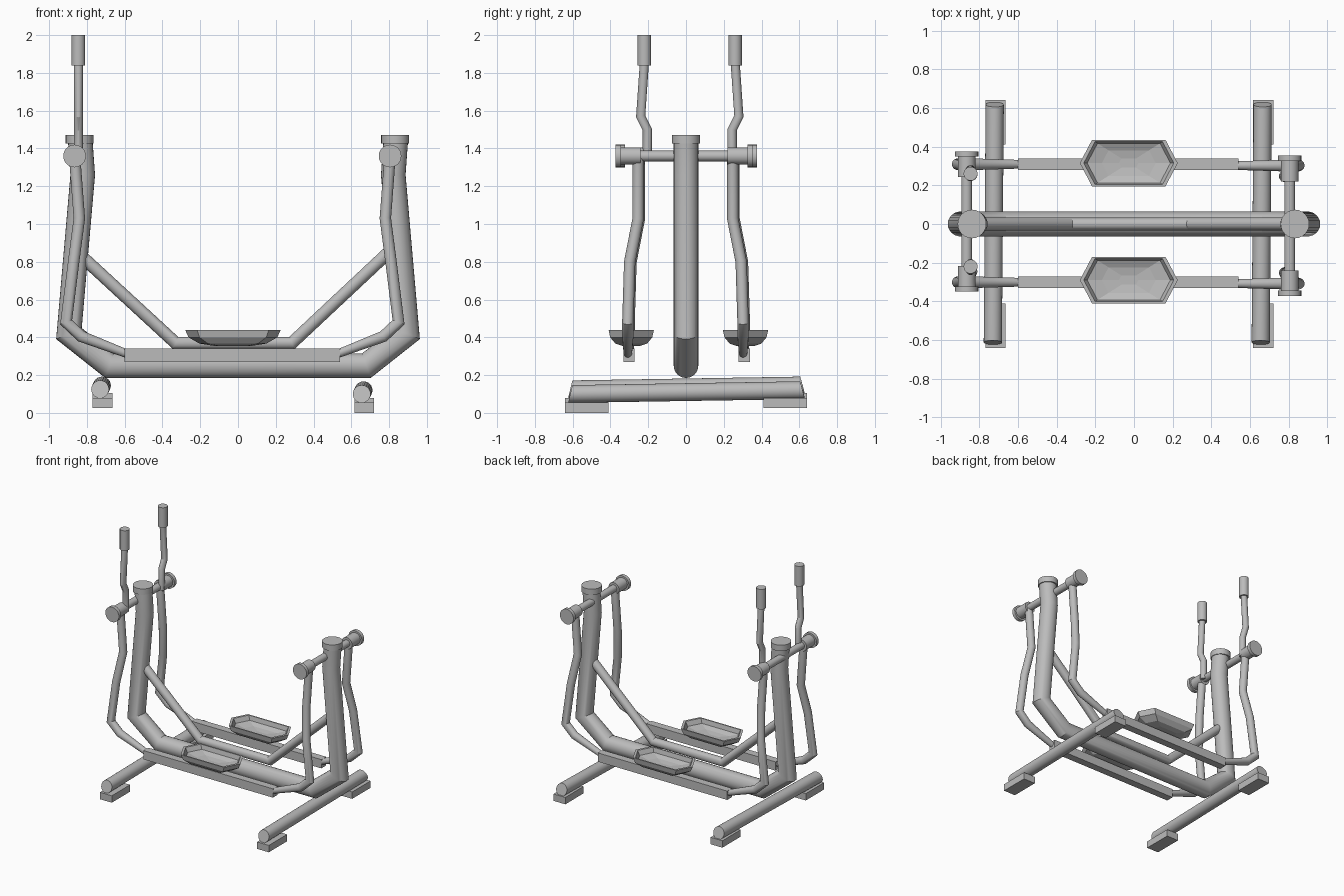
import bpy, bmesh, math
from mathutils import Vector

if "Cube" in bpy.data.objects:
    bpy.data.objects.remove(bpy.data.objects["Cube"])

GREY = (0.5, 0.5, 0.5, 1)
mat = bpy.data.materials.new("grey_metal")
mat.use_nodes = True
mat.diffuse_color = GREY
mat.node_tree.nodes["Principled BSDF"].inputs["Base Color"].default_value = GREY


def finish(bm, name, smooth=True):
    bmesh.ops.recalc_face_normals(bm, faces=bm.faces)
    mesh = bpy.data.meshes.new(name)
    bm.to_mesh(mesh)
    bm.free()
    mesh.materials.append(mat)
    ob = bpy.data.objects.new(name, mesh)
    bpy.context.collection.objects.link(ob)
    if smooth:
        bpy.ops.object.select_all(action="DESELECT")
        bpy.context.view_layer.objects.active = ob
        ob.select_set(True)
        bpy.ops.object.shade_smooth_by_angle(angle=math.radians(25))
    return ob


def loft(bm, rings):
    loops = [[bm.verts.new(p) for p in ring] for ring in rings]
    n = len(loops[0])
    for a, b in zip(loops, loops[1:]):
        for i in range(n):
            bm.faces.new((a[i], a[(i + 1) % n], b[(i + 1) % n], b[i]))
    bm.faces.new(loops[0])
    bm.faces.new(loops[-1])


def tube(name, path, radii, side, sides=24):
    """Round tube with mitred bends; side is a rough cross direction."""
    pts = [Vector(p) for p in path]
    if not isinstance(radii, (list, tuple)):
        radii = [radii] * len(pts)
    rings = []
    for i, p in enumerate(pts):
        d_in = (p - pts[max(i - 1, 0)]).normalized()
        d_out = (pts[min(i + 1, len(pts) - 1)] - p).normalized()
        t = (d_in + d_out).normalized()
        u = (Vector(side) - t * t.dot(Vector(side))).normalized()
        v = t.cross(u)
        half = d_in.angle(d_out) / 2 if d_in.length and d_out.length else 0
        stretch = 1 / math.cos(half)
        angles = [2 * math.pi * k / sides for k in range(sides)]
        rings.append([p + radii[i] * (u * math.cos(a) + v * math.sin(a) * stretch)
                      for a in angles])
    bm = bmesh.new()
    loft(bm, rings)
    return finish(bm, name)


def box(name, centre, size):
    bm = bmesh.new()
    bmesh.ops.create_cube(bm, size=1)
    for v in bm.verts:
        v.co = Vector([c + s * k for c, s, k in zip(centre, size, v.co)])
    return finish(bm, name, False)


X, Y = (1, 0, 0), (0, 1, 0)

# Bent main frame with post caps
half = [(0.68, 0.25), (0.895, 0.42), (0.822, 1.26), (0.835, 1.44)]
frame = [(-x, 0, z) for x, z in reversed(half)] + [(x, 0, z) for x, z in half]
tube("main_frame", frame, 0.065, Y)
for side, x in (("right", -0.838), ("left", 0.832)):
    tube(side + "_post_cap", [(x, 0, 1.425), (x, 0, 1.472)], 0.074, Y)

# Brace over the base
tube("brace", [(-0.84, 0, 0.84), (-0.33, 0, 0.37), (0.285, 0, 0.37), (0.84, 0, 0.89)],
     0.033, Y)

# Floor stabilizers with slanted ends and foot blocks
for side, x0, x1, lift in (("right", -0.73, -0.72, 0.025), ("left", 0.655, 0.665, 0)):
    bar = tube(side + "_stabilizer", [(x0, -0.61, 0.1 + lift), (x1, 0.62, 0.12 + lift)],
               0.047, X)
    for v in bar.data.vertices:
        mid = 0.11 + lift
        v.co.y -= math.copysign(0.25, v.co.y) * (v.co.z - mid)
    for end, s in (("front", -1), ("back", 1)):
        z = 0.04 + 0.0125 * s + lift
        box(f"{side}_{end}_foot", ((x0 + x1) / 2 + 0.008, s * 0.525, z),
            (0.104, 0.23, 0.055))

SHIFT = -0.03   # the moving parts sit slightly to one side
arm = [(0.835, 0.25, 1.36), (0.81, 0.25, 1.03), (0.84, 0.295, 0.8),
       (0.88, 0.305, 0.48), (0.8, 0.305, 0.405), (0.55, 0.305, 0.31)]
arm_radii = [0.03, 0.03, 0.03, 0.03, 0.03, 0.022]

for side, sx, dy in (("right", -1, 0.013), ("left", 1, -0.01)):
    px = sx * 0.835 + SHIFT
    # Pivot axle
    tube(side + "_axle", [(px, -0.3, 1.36), (px, 0.3, 1.36)], 0.028, X)
    for end, sy in (("front", -1), ("back", 1)):
        name = f"{side}_{end}"
        # Pivot hub and flange
        for part, a, b, r in (("hub", 0.23, 0.34, 0.046), ("flange", 0.335, 0.363, 0.06)):
            tube(f"{name}_{part}", [(px, sy * a + dy, 1.36), (px, sy * b + dy, 1.36)], r, X)
        # Swing arm
        path = [(sx * x + SHIFT, sy * y + dy * 0.3, z) for x, y, z in arm]
        tube(name + "_arm", path, arm_radii, Y)

for end, sy in (("front", -1), ("back", 1)):
    # Foot rail
    box(end + "_rail", (SHIFT, sy * 0.305 + 0.003, 0.305), (1.14, 0.06, 0.07))

    # Dished six-sided pedal
    def hexagon(scale, z):
        cx, cy = -0.027, sy * 0.3025 + 0.0125
        return [(cx + x * scale, cy + y * scale, z) for x, y in
                ((0.253, 0), (0.19, 0.12), (-0.19, 0.12),
                 (-0.253, 0), (-0.19, -0.12), (0.19, -0.12))]
    bm = bmesh.new()
    loft(bm, [hexagon(s, z) for s, z in
              ((0.4, 0.355), (0.7, 0.367), (0.93, 0.4), (1, 0.44),
               (0.92, 0.44), (0.85, 0.405), (0.55, 0.388), (0.2, 0.38))])
    finish(bm, end + "_pedal", False)

    # Hand lever and grip on the right side
    lever = [(-0.845, sy * y + 0.02, z) for y, z in
             ((0.225, 1.34), (0.225, 1.5), (0.26, 1.57), (0.24, 1.86))]
    tube(end + "_lever", lever, 0.024, X)
    gy = sy * 0.24 + 0.02
    tube(end + "_grip", [(-0.845, gy, 1.84), (-0.845, gy, 2)], 0.036, X)
